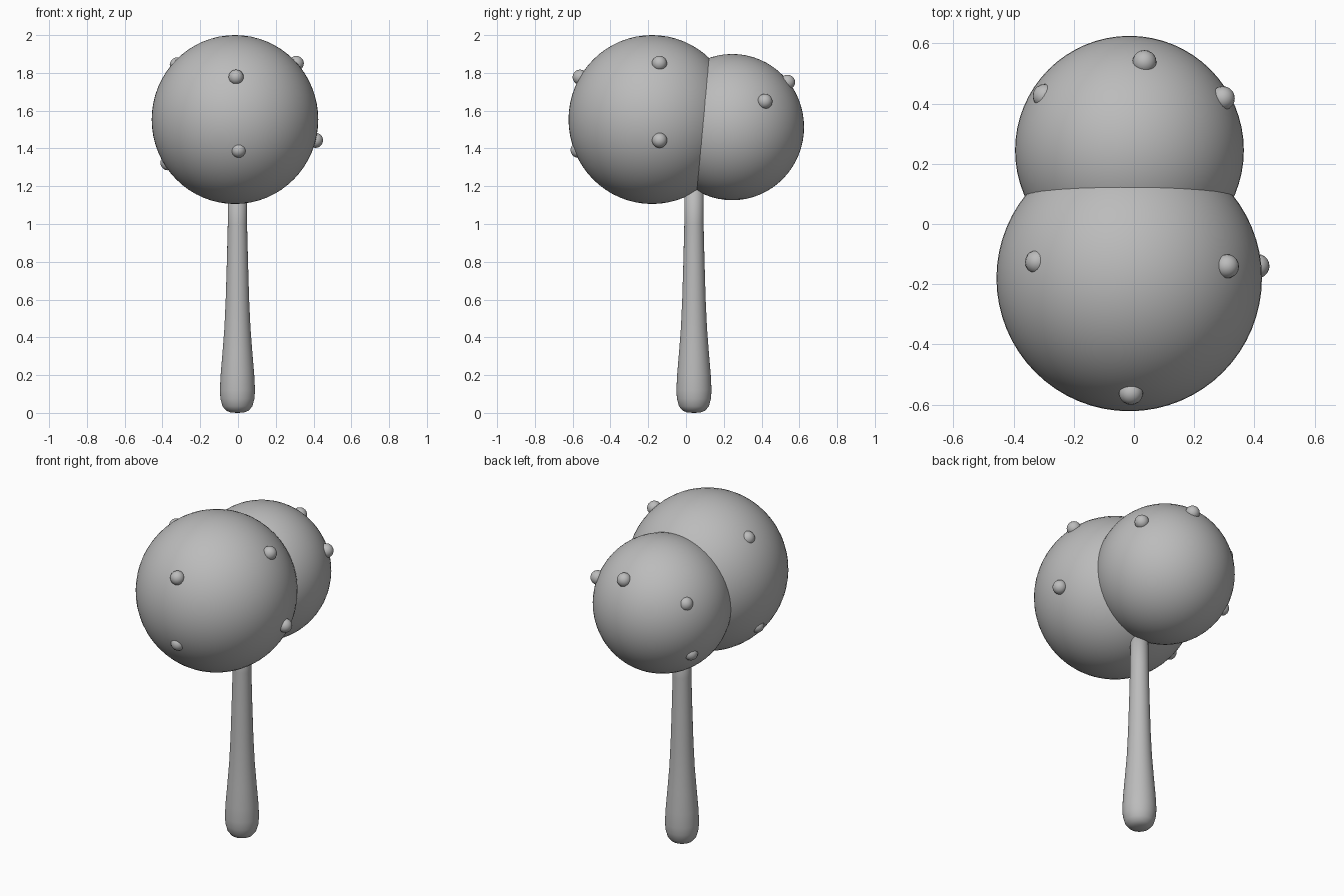
import bpy
import bmesh
from math import tau
from mathutils import Vector

if "Cube" in bpy.data.objects:
    bpy.data.objects.remove(bpy.data.objects["Cube"])

# One plain grey for every part
grey = bpy.data.materials.new("plain grey")
grey.use_nodes = True
colour = (0.5, 0.5, 0.5, 1)
grey.diffuse_color = colour
grey.node_tree.nodes["Principled BSDF"].inputs["Base Color"].default_value = colour


def finish(obj, name):
    obj.name = obj.data.name = name
    obj.data.materials.append(grey)
    for face in obj.data.polygons:
        face.use_smooth = True
    return obj


def ball(name, centre, radii, segments):
    bpy.ops.mesh.primitive_uv_sphere_add(
        segments=segments, ring_count=segments // 2, location=centre)
    obj = bpy.context.object
    obj.scale = radii
    return finish(obj, name)


def bumps(name, centre, radius, spots):
    """Small beads on a ball, each aimed at a spot and sunk by a given depth."""
    for i, (spot, sink) in enumerate(spots):
        normal = (Vector(spot) - centre).normalized()
        ball(f"{name}_{i + 1}", centre + normal * (radius - sink), (0.04,) * 3, 20)


# Two joined balls forming the head
front_centre = Vector((-0.016, -0.18, 1.553))
back_centre = Vector((-0.015, 0.245, 1.513))
ball("front_ball", front_centre, (0.441, 0.442, 0.447), 64)
ball("back_ball", back_centre, (0.38, 0.38, 0.387), 64)

# Beads: the right-hand and top ones stand proud, the others sit deeper
PROUD, DEEP = 0.002, 0.02
bumps("front_ball_bead", front_centre, 0.444, [
    ((-0.01, -0.565, 1.78), PROUD),
    ((0.003, -0.575, 1.39), DEEP),
    ((0.314, -0.14, 1.855), PROUD),
    ((0.41, -0.14, 1.443), PROUD),
    ((-0.33, -0.125, 1.85), DEEP),
    ((-0.378, -0.143, 1.32), DEEP),
])
bumps("back_ball_bead", back_centre, 0.382, [
    ((0.035, 0.54, 1.752), PROUD),
    ((0.308, 0.425, 1.655), PROUD),
    ((-0.312, 0.435, 1.66), DEEP),
    ((-0.32, 0.395, 1.33), DEEP),
])

# Tapered handle, a profile of (radius, height) spun round its axis
profile = [(0, 0), (0.035, 0.002), (0.06, 0.012), (0.079, 0.035), (0.09, 0.075),
           (0.093, 0.12), (0.089, 0.2), (0.079, 0.32), (0.069, 0.45),
           (0.062, 0.6), (0.056, 0.8), (0.051, 1.0), (0.049, 1.25), (0, 1.26)]
bm = bmesh.new()
points = [bm.verts.new((r, 0, z)) for r, z in profile]
edges = [bm.edges.new(pair) for pair in zip(points, points[1:])]
bmesh.ops.spin(bm, geom=points + edges, cent=(0, 0, 0), axis=(0, 0, 1),
               angle=tau, steps=40)
bmesh.ops.remove_doubles(bm, verts=bm.verts, dist=0.0001)
bmesh.ops.recalc_face_normals(bm, faces=bm.faces)
mesh = bpy.data.meshes.new("handle")
bm.to_mesh(mesh)
bm.free()
handle = bpy.data.objects.new("handle", mesh)
bpy.context.collection.objects.link(handle)
handle.location = (-0.003, 0.042, 0)
finish(handle, "handle")
